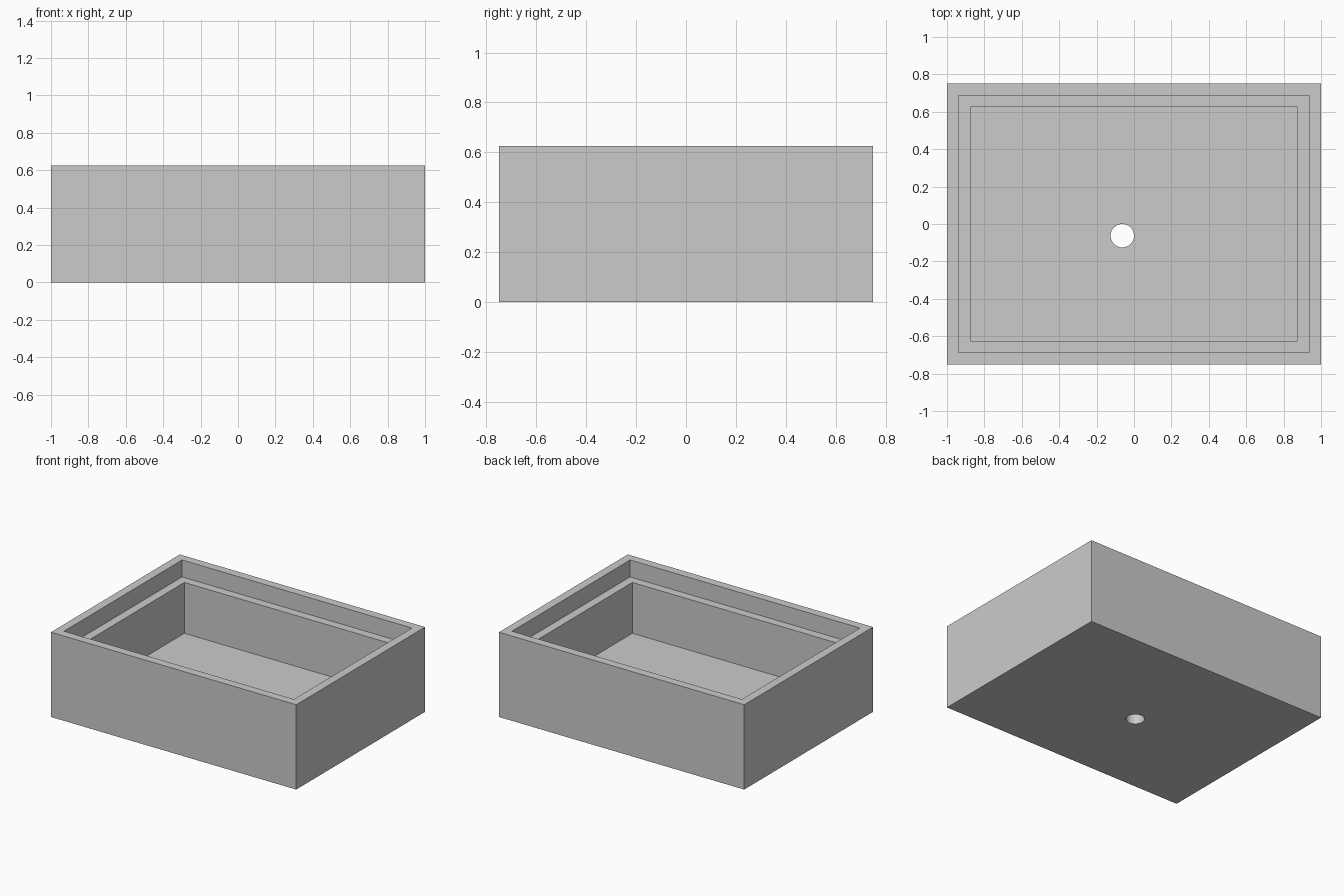
import bpy
import bmesh

cube = bpy.data.objects.get("Cube")
if cube:
    bpy.data.objects.remove(cube, do_unlink=True)

WIDTH, DEPTH, HEIGHT = 2.0, 1.5, 0.625
STEP = 0.0625          # rim and ledge width, also the drain radius

# Single plain grey
grey = bpy.data.materials.new("light_grey")
grey.use_nodes = True
colour = (0.6, 0.6, 0.6, 1)
grey.diffuse_color = colour
grey.node_tree.nodes["Principled BSDF"].inputs["Base Color"].default_value = colour


def sink(bm, face, margin, drop):
    """Inset a face by a margin, then push it straight down; return the new floor."""
    bmesh.ops.inset_region(bm, faces=[face], thickness=margin, use_even_offset=True)
    floor = bmesh.ops.extrude_discrete_faces(bm, faces=[face])["faces"][0]
    bmesh.ops.translate(bm, verts=floor.verts, vec=(0, 0, -drop))
    return floor


# Open tray: outer box, rim recess with ledge, then deep basin
bm = bmesh.new()
bmesh.ops.create_cube(bm, size=1)
bmesh.ops.scale(bm, verts=bm.verts, vec=(WIDTH, DEPTH, HEIGHT))
bmesh.ops.translate(bm, verts=bm.verts, vec=(0, 0, HEIGHT / 2))
bm.normal_update()
top = max(bm.faces, key=lambda f: f.calc_center_median().z)
ledge = sink(bm, top, STEP, 0.125)
bm.normal_update()
sink(bm, ledge, STEP, 0.375)
bmesh.ops.recalc_face_normals(bm, faces=bm.faces)
mesh = bpy.data.meshes.new("tray")
bm.to_mesh(mesh)
bm.free()
mesh.materials.append(grey)
tray = bpy.data.objects.new("tray", mesh)
bpy.context.collection.objects.link(tray)

# Round drain hole through the floor, slightly off centre
bpy.ops.mesh.primitive_cylinder_add(vertices=48, radius=STEP, depth=0.3,
                                    location=(-STEP, -STEP, 0.06))
cutter = bpy.context.object
cutter.name = "drain_cutter"
cutter.data.materials.append(grey)
cutter.hide_render = True

hole = tray.modifiers.new("drain_hole", "BOOLEAN")
hole.operation = "DIFFERENCE"
hole.solver = "EXACT"
hole.object = cutter

bpy.ops.object.select_all(action="DESELECT")
tray.select_set(True)
bpy.context.view_layer.objects.active = tray
bpy.ops.object.modifier_apply(modifier=hole.name)
bpy.data.objects.remove(cutter, do_unlink=True)

# Smooth hole wall, crisp box edges
bpy.ops.object.shade_smooth_by_angle()
